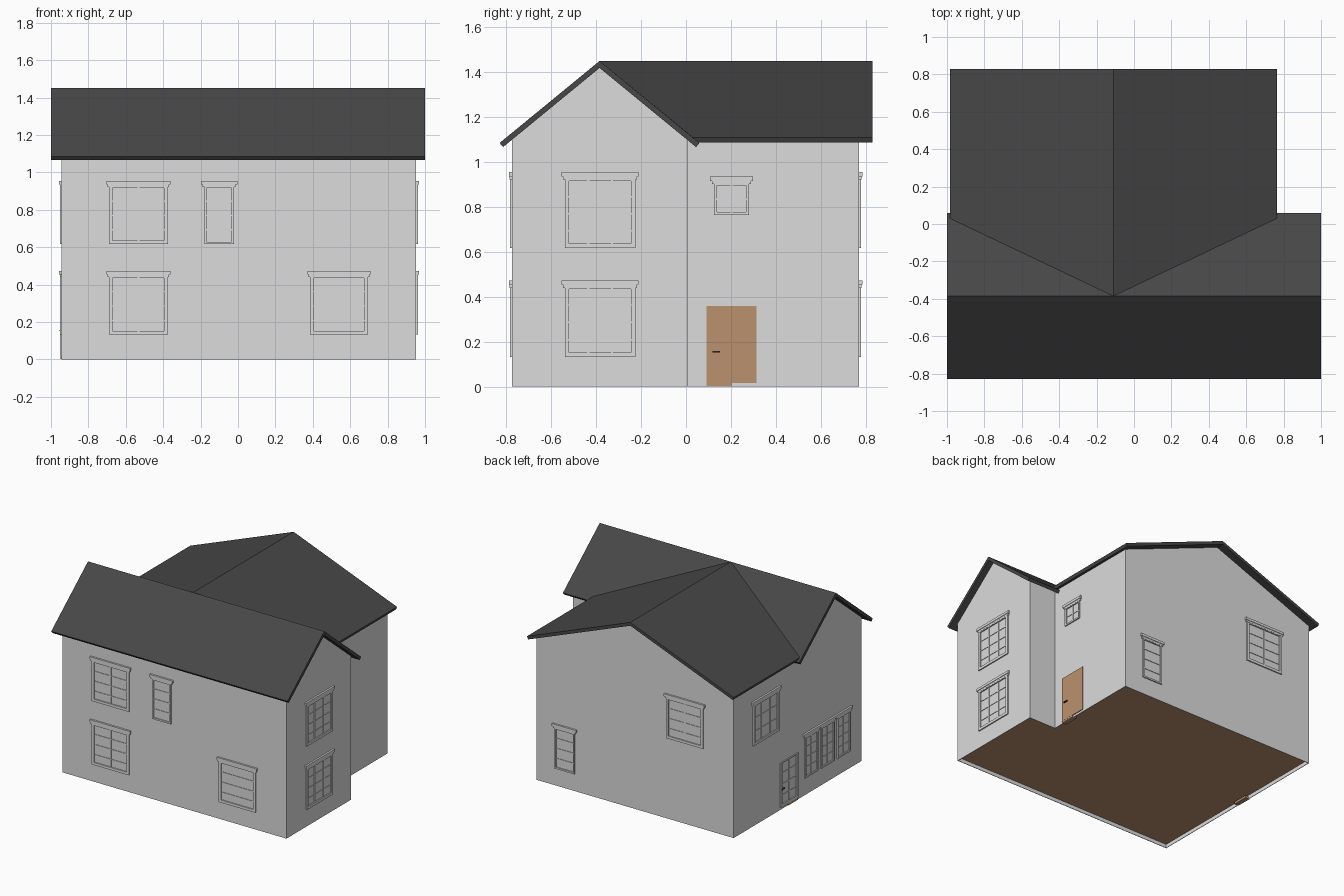
import bpy, bmesh

if "Cube" in bpy.data.objects:
    bpy.data.objects.remove(bpy.data.objects["Cube"])


def material(name, r, g, b):
    m = bpy.data.materials.new(name)
    m.diffuse_color = (r, g, b, 1)
    m.use_nodes = True
    m.node_tree.nodes["Principled BSDF"].inputs["Base Color"].default_value = m.diffuse_color
    return m


WALL = material("pale grey wall", 0.715, 0.715, 0.715)
ROOF = material("charcoal roof", 0.063, 0.063, 0.063)
TAN = material("tan wood", 0.50, 0.283, 0.155)
METAL = material("dark handle", 0.04, 0.04, 0.04)


def finish(bm, name, *mats):
    bmesh.ops.recalc_face_normals(bm, faces=bm.faces)
    me = bpy.data.meshes.new(name)
    bm.to_mesh(me)
    bm.free()
    for m in mats:
        me.materials.append(m)
    ob = bpy.data.objects.new(name, me)
    bpy.context.collection.objects.link(ob)
    return ob


def loft(name, ring_a, ring_b, mat):
    """Solid between two matching outlines."""
    bm = bmesh.new()
    a = [bm.verts.new(p) for p in ring_a]
    b = [bm.verts.new(p) for p in ring_b]
    bm.faces.new(a)
    bm.faces.new(b)
    n = len(a)
    for i in range(n):
        j = (i + 1) % n
        bm.faces.new((a[i], a[j], b[j], b[i]))
    return finish(bm, name, mat)


# Main dimensions
XL, XR, XREAR = -0.943, 0.953, 0.725
YF, YMID, YB = -0.775, 0.008, 0.771
RIDGE_Y, RIDGE_X, TOP = -0.385, -0.11, 1.45
BASE = 0.032    # height of the floor underside, hidden behind the wall foot


def gable(lo, hi, mid, slope):
    """House-shaped outline whose top sits just inside the roof slab."""
    top = TOP - 0.02
    return [(lo, BASE), (hi, BASE), (hi, top - slope * (hi - mid)),
            (mid, top), (lo, top - slope * (mid - lo))]


def chevron(mid, half, drop, thick):
    """Roof outline with eaves cut square to the slope."""
    length = (half ** 2 + drop ** 2) ** 0.5
    dx, dz = thick * drop / length, thick * half / length
    under = TOP - thick * length / half
    return [(mid - half, TOP - drop), (mid, TOP), (mid + half, TOP - drop),
            (mid + half - dx, TOP - drop - dz), (mid, under),
            (mid - half + dx, TOP - drop - dz)]


# Walls of the two wings
p = gable(YF, YMID, RIDGE_Y, 0.82)
loft("front_wing_walls", [(XL, y, z) for y, z in p], [(XR, y, z) for y, z in p], WALL)
p = gable(XL, XREAR, RIDGE_X, 0.39)
loft("rear_wing_walls", [(x, RIDGE_Y, z) for x, z in p], [(x, YB, z) for x, z in p], WALL)

# Roofs: the rear one is trimmed along the valleys
p = chevron(RIDGE_Y, 0.445, 0.365, 0.024)
loft("front_wing_roof", [(-1, y, z) for y, z in p], [(1, y, z) for y, z in p], ROOF)
p = chevron(RIDGE_X, 0.875, 0.34, 0.024)
loft("rear_wing_roof",
     [(x, RIDGE_Y + 0.475 * abs(x - RIDGE_X), z) for x, z in p],
     [(x, 0.83, z) for x, z in p], ROOF)

# Thin wall foot below the walls, open underneath
plan = [(XL, YF), (XR, YF), (XR, YMID), (XREAR, YMID), (XREAR, YB), (XL, YB)]
T = 0.004
inner = [(XL + T, YF + T), (XR - T, YF + T), (XR - T, YMID - T),
         (XREAR - T, YMID - T), (XREAR - T, YB - T), (XL + T, YB - T)]
bm = bmesh.new()
rings = [[bm.verts.new((x, y, z)) for x, y in pts] for pts, z in
         ((plan, BASE), (plan, 0), (inner, 0), (inner, BASE))]
for k in range(3):
    for i in range(6):
        j = (i + 1) % 6
        bm.faces.new((rings[k][i], rings[k][j], rings[k + 1][j], rings[k + 1][i]))
finish(bm, "wall_foot", WALL)

# Floor, seen from below
loft("floor", [(x, y, BASE - 0.004) for x, y in inner],
     [(x, y, BASE + 0.004) for x, y in inner], TAN)

# Wall-mounted boxes: u runs along the wall, d outward from it
PLACE = {
    "front": lambda u, d: (u, YF - d),
    "back": lambda u, d: (u, YB + d),
    "left": lambda u, d: (XL - d, u),
    "right": lambda u, d: (XR + d, u),
    "rear_right": lambda u, d: (XREAR + d, u),
}


def add_box(bm, side, u0, u1, z0, z1, d, d0=-0.003):
    f = PLACE[side]
    vs = [[bm.verts.new((*f(u, e), z)) for u, z in
           ((u0, z0), (u1, z0), (u1, z1), (u0, z1))] for e in (d0, d)]
    bm.faces.new(vs[0])
    bm.faces.new(vs[1])
    for i in range(4):
        j = (i + 1) % 4
        bm.faces.new((vs[0][i], vs[0][j], vs[1][j], vs[1][i]))


def box(name, mat, *args):
    bm = bmesh.new()
    add_box(bm, *args)
    finish(bm, name, mat)


def frame_and_bars(bm, side, u0, u1, z0, z1, cols, rows, w):
    for a in ((u0, u0 + w, z0, z1), (u1 - w, u1, z0, z1),
              (u0, u1, z0, z0 + w), (u0, u1, z1 - 0.006, z1)):
        add_box(bm, side, *a, 0.009)
    for i in range(1, cols):
        u = u0 + (u1 - u0) * i / cols
        add_box(bm, side, u - 0.005, u + 0.005, z0, z1, 0.005)
    for i in range(1, rows):
        z = z0 + (z1 - z0) * i / rows
        add_box(bm, side, u0, u1, z - 0.003, z + 0.003, 0.004)


def window(name, side, u0, u1, z0, z1, cols, rows, w, lip):
    bm = bmesh.new()
    frame_and_bars(bm, side, u0, u1, z0, z1, cols, rows, w)
    # head moulding: a plain band, then a wider cap
    add_box(bm, side, u0 - lip / 2, u1 + lip / 2, z1, z1 + 0.016, 0.010)
    add_box(bm, side, u0 - lip, u1 + lip, z1 + 0.014, z1 + 0.033, 0.014)
    finish(bm, name, WALL)


LOW, HIGH = (0.132, 0.44), (0.617, 0.922)
WINDOWS = [
    ("front", -0.69, -0.375, HIGH, 2, 4), ("front", -0.69, -0.375, LOW, 2, 4),
    ("front", 0.385, 0.695, LOW, 1, 4), ("front", -0.18, -0.022, HIGH, 1, 4),
    ("right", -0.54, -0.225, HIGH, 3, 4), ("right", -0.54, -0.225, LOW, 3, 4),
    ("back", -0.69, -0.375, HIGH, 2, 4), ("back", 0.40, 0.57, LOW, 1, 4),
    ("left", 0.225, 0.54, HIGH, 3, 3),
    ("left", -0.245, -0.085, LOW, 2, 4), ("left", -0.44, -0.28, LOW, 2, 4),
    ("left", -0.635, -0.475, LOW, 2, 4),
    ("rear_right", 0.125, 0.28, (0.765, 0.902), 2, 2),
]
for i, (side, u0, u1, (z0, z1), c, r) in enumerate(WINDOWS):
    small = u1 - u0 < 0.2
    window(f"{side}_window_{i + 1}", side, u0, u1, z0, z1, c, r,
           0.012 if small else 0.02, 0.018 if small else 0.014)

# Tan entrance door on the rear wing
box("entrance_door", TAN, "rear_right", 0.092, 0.314, 0.016, 0.358, 0.006)
box("entrance_threshold", TAN, "rear_right", 0.092, 0.205, 0.002, 0.016, 0.005, -0.03)
box("entrance_handle", METAL, "rear_right", 0.118, 0.152, 0.151, 0.158, 0.016)

# Glazed side door, same grey as the walls
bm = bmesh.new()
frame_and_bars(bm, "left", -0.005, 0.21, 0.02, 0.36, 2, 4, 0.02)
finish(bm, "side_door", WALL)
box("side_threshold", TAN, "left", 0.0, 0.12, 0.002, 0.02, 0.006, -0.03)
box("side_handle", METAL, "left", 0.165, 0.2, 0.151, 0.158, 0.012)
